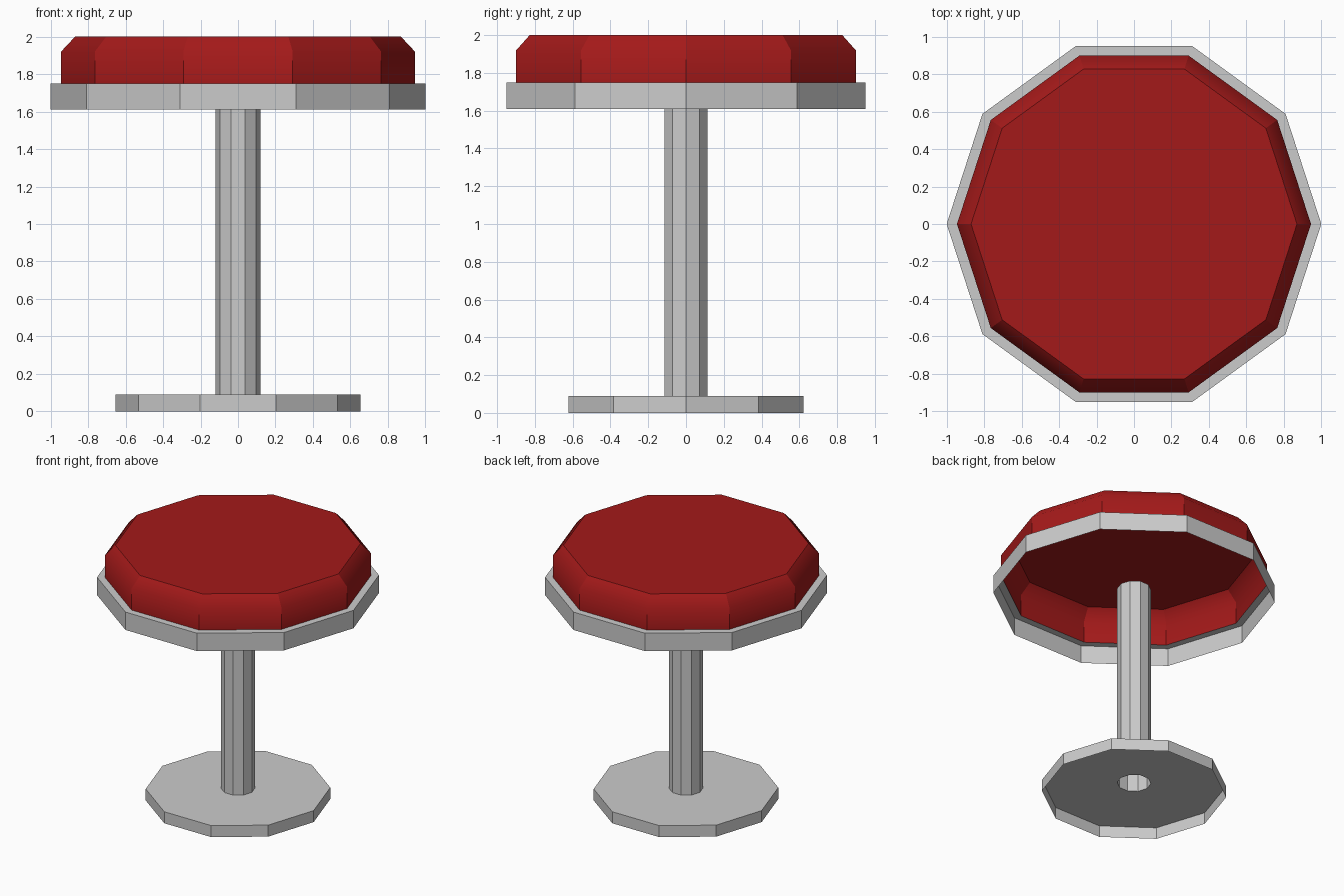
import bpy
import bmesh
from math import cos, sin, tau

if "Cube" in bpy.data.objects:
    bpy.data.objects.remove(bpy.data.objects["Cube"])

SIDES = 10


def revolve(name, profile, cap=False, soft_ring=None):
    """Ten-sided open shell from (radius, z) points, listed from the outer bottom up."""
    bm = bmesh.new()
    rings = [[bm.verts.new((r * cos(tau * i / SIDES), r * sin(tau * i / SIDES), z))
              for i in range(SIDES)] for r, z in profile]
    for a, b in zip(rings, rings[1:]):
        for i in range(SIDES):
            j = (i + 1) % SIDES
            bm.faces.new((a[i], a[j], b[j], b[i]))
    if cap:
        bm.faces.new(rings[-1])
    # Smooth only across the chosen ring, keep every other edge sharp
    if soft_ring is not None:
        for f in bm.faces:
            f.smooth = True
        soft = set(rings[soft_ring])
        for e in bm.edges:
            e.smooth = all(v in soft for v in e.verts)
    mesh = bpy.data.meshes.new(name)
    bm.to_mesh(mesh)
    bm.free()
    obj = bpy.data.objects.new(name, mesh)
    bpy.context.collection.objects.link(obj)
    return obj


# Base plate, open underneath, with a hole where the post starts
revolve("base", [(0.655, 0), (0.655, 0.09), (0.12, 0.09)])

# Hollow post
revolve("post", [(0.12, 0.09), (0.12, 1.68)])

# Seat rim: outer band and narrow top flange
revolve("seat_rim", [(1.0, 1.61), (1.0, 1.75), (0.945, 1.75)])

# Cushion shell with a bevelled top
cushion = revolve("cushion", [(0.945, 1.75), (0.945, 1.92), (0.87, 2.0)],
                  cap=True, soft_ring=1)
red = bpy.data.materials.new("red_vinyl")
red.diffuse_color = (0.37, 0.01, 0.01, 1)
red.use_nodes = True
red.node_tree.nodes["Principled BSDF"].inputs["Base Color"].default_value = red.diffuse_color
cushion.data.materials.append(red)
